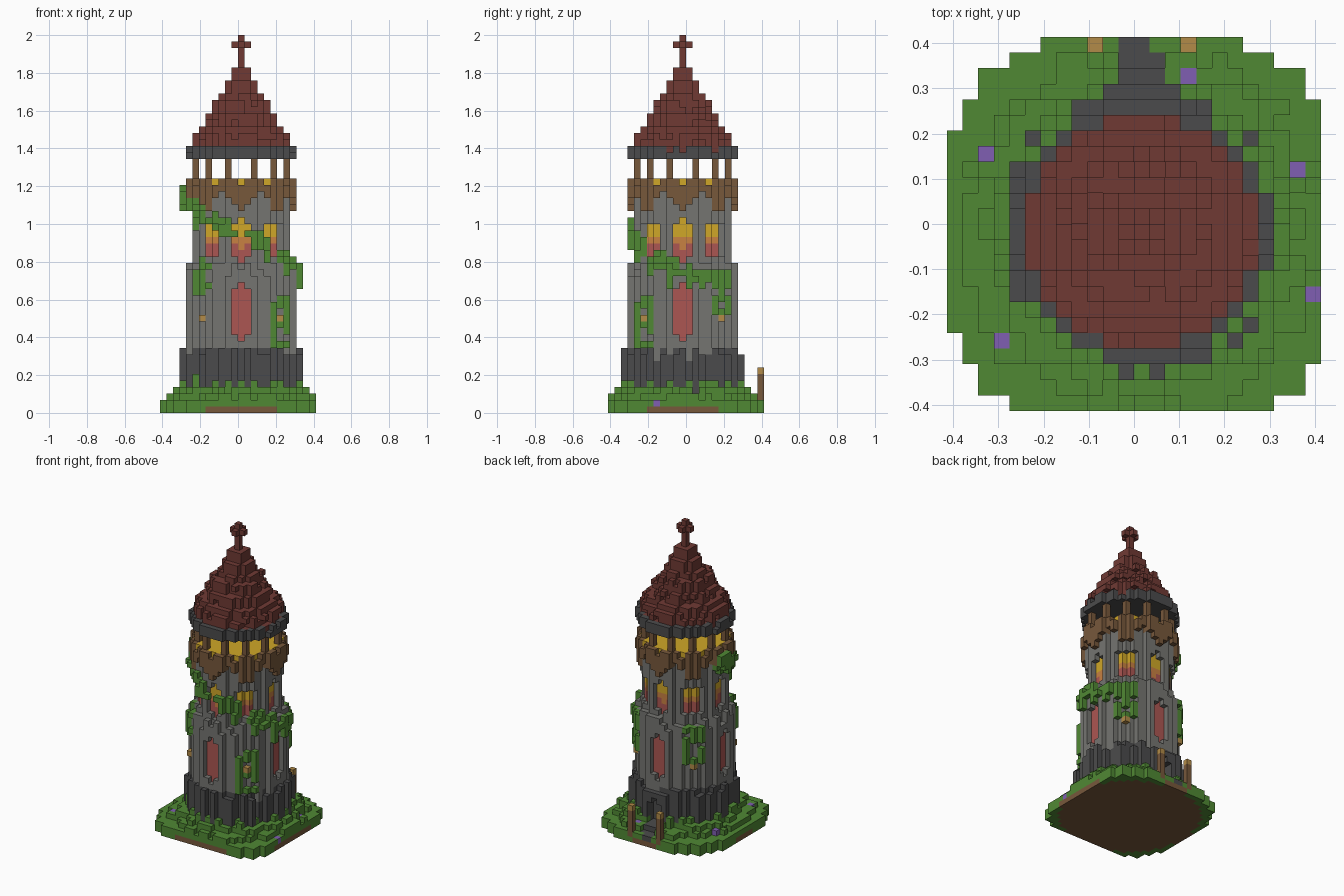
import bpy, bmesh, math, random

random.seed(4)
S = 2 / 58                      # edge length of one block
R = range(-12, 13)

old = bpy.data.objects.get("Cube")
if old:
    bpy.data.objects.remove(old, do_unlink=True)

COLOURS = {
    "grass_green": (80, 137, 52), "stone_grey": (117, 117, 113),
    "dark_stone": (75, 75, 76), "roof_red": (112, 58, 52),
    "wood_brown": (119, 88, 59), "lamp_tan": (178, 139, 72),
    "glow_yellow": (208, 167, 40), "glow_orange": (200, 129, 66),
    "window_red": (172, 86, 82), "flower_purple": (128, 95, 178),
}


def linear(v):
    v /= 255
    return v / 12.92 if v < 0.04 else ((v + 0.055) / 1.055) ** 2.4


def make_material(name, rgb):
    col = (*[linear(v) for v in rgb], 1)
    m = bpy.data.materials.new(name)
    m.diffuse_color = col
    m.use_nodes = True
    bsdf = m.node_tree.nodes["Principled BSDF"]
    bsdf.inputs["Base Color"].default_value = col
    bsdf.inputs["Roughness"].default_value = 0.9
    return m


MATS = {n: make_material(n, c) for n, c in COLOURS.items()}
blocks = {}                     # (a, b, k) around the tower axis -> (part, colour)


def put(part, colour, a, b, k):
    blocks[a, b, k] = (part, colour)


def ring(part, colour, outer, k0, k1, inner=-1, chance=1):
    """Round layers of blocks between two squared radii."""
    for a in R:
        for b in R:
            if inner < a * a + b * b <= outer:
                for k in range(k0, k1):
                    if random.random() < chance:
                        put(part, colour, a, b, k)


def angle(a, b):
    return math.degrees(math.atan2(-b, -a)) % 360


def quarter_turns(a, b):
    return [(a, b), (-b, a), (-a, -b), (b, -a)]


# Grassy mound on a soil disc
grass_top = {}
for a in R:
    for b in R:
        d2 = a * a + b * b
        if a > 11 or b < -11 or d2 > 200 or (max(abs(a), abs(b)) > 11 and min(abs(a), abs(b)) > 6):
            continue
        h = int(1.4 + max(0, 12.6 - math.sqrt(d2)) * 0.9 + random.random() * 1.3)
        h = max(2, min(h, random.choice((4, 5, 5, 6))))
        grass_top[a, b] = h
        put("ground", "wood_brown" if d2 <= 150 else "grass_green", a, b, 0)
        for k in range(1, h):
            put("ground", "grass_green", a, b, k)
for a, b in ((-10, 5), (-9, -7), (11, -4), (10, 4), (3, 10)):
    put("flowers", "flower_purple", a, b, grass_top[a, b] - 1)

# Shaft in two widths on a dark plinth with an uneven top and loose buttresses
ring("shaft", "stone_grey", 56, 1, 34)
for a in R:
    for b in R:
        d2 = a * a + b * b
        dark_top = random.choice((8, 9, 10, 10))
        if 56 < d2 <= 70:
            for k in range(1, random.choice((21, 22, 23, 23))):
                dark = k < dark_top
                put("plinth" if dark else "shaft", "dark_stone" if dark else "stone_grey", a, b, k)
        elif 70 < d2 <= 87 and (d2 <= 73 or b > 7 or random.random() < 0.45):
            for k in range(random.choice((3, 3, 4)), max(dark_top, 9)):
                put("plinth", "dark_stone", a, b, k)

# Back doorway niche, steps and gate posts
for a in (-1, 0, 1):
    for k in range(3, 8):
        for b in (8, 9):
            if k < 7 or a == 0:
                blocks.pop((a, b, k), None)
        put("doorway", "dark_stone", a, 7, k)
    for b in range(8, 13 if a < 1 else 12):
        for k in range(1, 8 if b > 9 else 3):
            blocks.pop((a, b, k), None)
        for k in range(1, max(2, min(3, 13 - b))):
            put("steps", "dark_stone", a, b, k)
for a in (-3, 3):
    for k in range(1, 6):
        put("gate_posts", "wood_brown", a, 12, k)
    put("gate_posts", "lamp_tan", a, 12, 6)

# Tall red windows on the four main faces
for w in (-1, 0, 1):
    for k in range(11 + abs(w), 20 - abs(w)):
        for p in quarter_turns(w, -8):
            blocks.pop((*p, k), None)
        for p in quarter_turns(w, -7):
            put("lower_windows", "window_red", *p, k)


def glow(a, b, k):
    warm = 25 + (a + b) % 2
    return "window_red" if k < warm else "glow_orange" if k < 27 else "glow_yellow"


# Glowing upper windows on eight sides
for w in (-1, 0, 1):
    for k in range(23 + abs(w), 30 - abs(w)):
        for depth in (8, 7):
            for p in quarter_turns(w, -depth):
                blocks.pop((*p, k), None)
        for p in quarter_turns(w, -6):
            put("upper_windows", glow(*p, k), *p, k)
for k in range(24, 29):
    for cut in ((5, 5), (4, 6), (6, 4), (5, 6), (6, 5)):
        for p in quarter_turns(*cut):
            blocks.pop((*p, k), None)
    for pane in ((4, 5), (5, 4)):
        for p in quarter_turns(*pane):
            put("upper_windows", glow(*p, k), *p, k)

# Wooden gallery on corbels around a glowing floor
for a in R:
    for b in R:
        d2 = a * a + b * b
        if 52 < d2 <= 70:
            off = abs((angle(a, b) + 22.5) % 45 - 22.5)
            start = 31 + int(off / 22.5 * 3.4)
            notch = min(abs(a), abs(b)) in (0, 4) and max(abs(a), abs(b)) > 6
            for k in range(start, 35 if notch else 36):
                put("gallery", "wood_brown", a, b, k)
ring("lantern_floor", "glow_yellow", 52, 34, 36)
for post in ((2, 7), (-2, 7), (5, 5)):
    for p in quarter_turns(*post):
        for k in range(35, 39):
            put("gallery_posts", "wood_brown", *p, k)

# Dark eaves with a broken upper edge, rough stepped roof and finial
ring("eaves", "dark_stone", 70, 39, 40)
ring("eaves", "dark_stone", 70, 40, 41, 56, 0.8)
ring("roof", "roof_red", 56, 40, 41)
level = 41
for r, steps in ((7, 2), (6, 1), (5, 2), (4, 2), (3, 1), (2, 2), (1, 2)):
    core = r * r - r
    ring("roof", "roof_red", core, level, level + steps)
    ring("roof", "roof_red", r * r + r, level, level + steps, core, 0.8 if r > 2 else 1)
    level += steps
ring("finial", "roof_red", 0, level, 58)
ring("finial", "roof_red", 1, 56, 57)


def grow_vines(wanted, chance):
    """Cover free blocks that touch the tower where wanted(angle, k) holds."""
    new = []
    for a in R:
        for b in R:
            if not 50 < a * a + b * b <= 90:
                continue
            for k in range(10, 36):
                touch = any((a + x, b + y, k) in blocks for x, y in quarter_turns(1, 0))
                if (a, b, k) not in blocks and touch and wanted(angle(a, b), k) and random.random() < chance:
                    new.append((a, b, k))
    for p in new:
        put("vines", "grass_green", *p)


drip = [random.choice((0, 0, 0, 1, 2)) for _ in range(72)]


def spiral(t, k):
    s = t - 360 if t > 340 else t
    mid = 32.7 - 0.0625 * s
    return s < 212 and mid - 1.3 - drip[int(t / 5) % 72] <= k <= mid + 1.4


def front_spiral(t, k):
    return 40 < t < 125 and spiral(t, k)


def hanging(t, k):
    spans = ((45, 18, 23), (135, 10, 17), (225, 15, 21), (315, 15, 21))
    return any(abs(t - c) < 9.5 and lo <= k <= hi for c, lo, hi in spans)


# Climbing vines with small wall lamps below them
grow_vines(spiral, 0.95)
grow_vines(front_spiral, 0.3)
grow_vines(hanging, 0.75)
for p in quarter_turns(6, 6):
    put("wall_lamps", "lamp_tan", *p, 14)

# Turn each part's exposed block sides into a mesh
SIDES = [(axis, sign) for axis in range(3) for sign in (0, 1)]


def build(part):
    bm = bmesh.new()
    verts, used = {}, []
    for pos, (owner, colour) in blocks.items():
        if owner != part:
            continue
        if colour not in used:
            used.append(colour)
        for axis, sign in SIDES:
            near = list(pos)
            near[axis] += 2 * sign - 1
            if tuple(near) in blocks:
                continue
            corners = []
            for u, v in ((0, 0), (1, 0), (1, 1), (0, 1)):
                c = list(pos)
                c[axis] += sign
                c[(axis + 1) % 3] += u
                c[(axis + 2) % 3] += v
                c = tuple(c)
                if c not in verts:
                    verts[c] = bm.verts.new((c[0] * S, (c[1] - 1) * S, c[2] * S))
                corners.append(verts[c])
            face = bm.faces.new(corners if sign else corners[::-1])
            face.material_index = used.index(colour)
    mesh = bpy.data.meshes.new(part)
    bm.to_mesh(mesh)
    bm.free()
    for colour in used:
        mesh.materials.append(MATS[colour])
    bpy.context.collection.objects.link(bpy.data.objects.new(part, mesh))


for part in sorted({owner for owner, _ in blocks.values()}):
    build(part)
